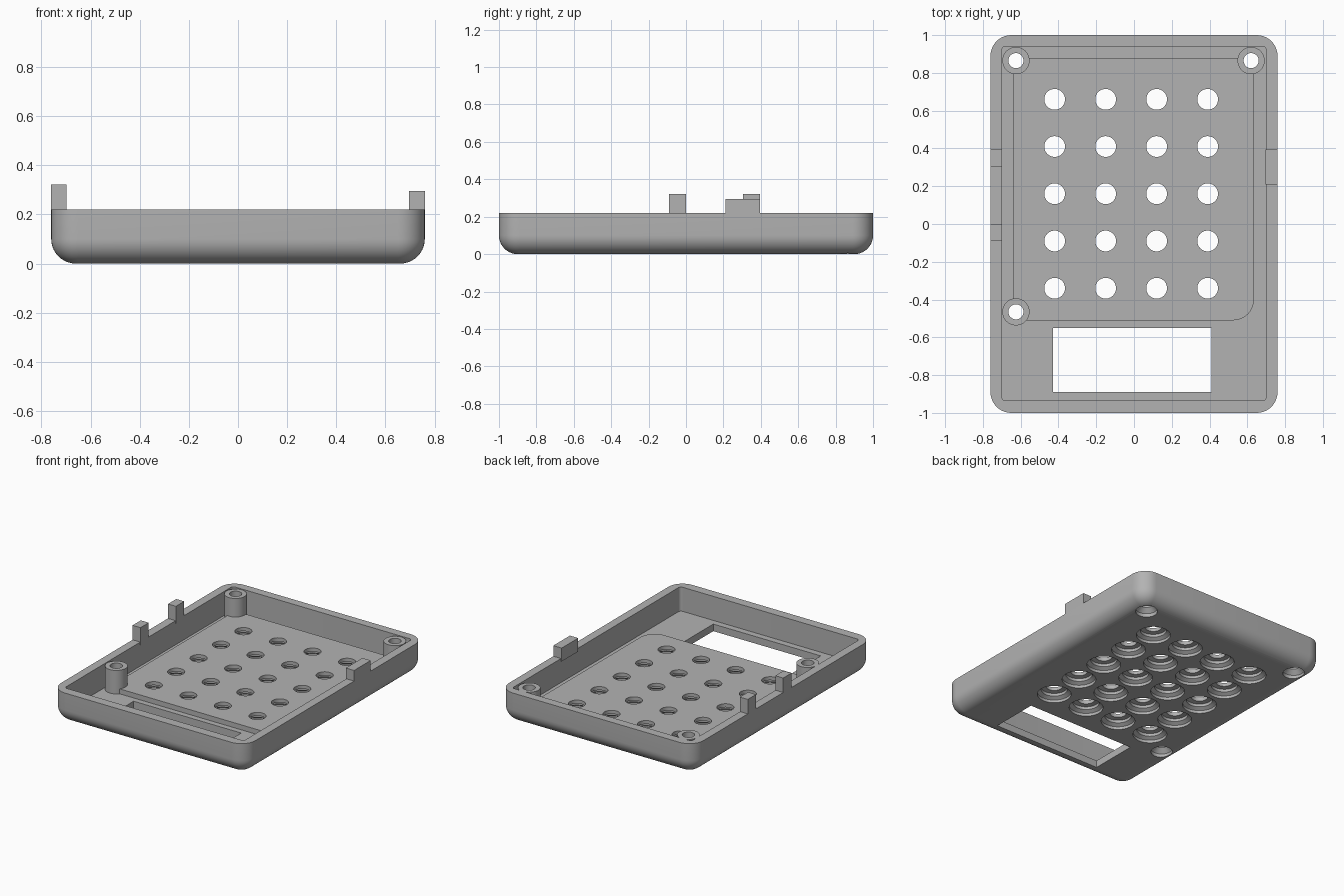
import bpy, bmesh, math

cube = bpy.data.objects.get("Cube")
if cube:
    bpy.data.objects.remove(cube, do_unlink=True)

grey = bpy.data.materials.new("plain grey plastic")
grey.use_nodes = True
grey.diffuse_color = (0.45, 0.45, 0.45, 1)
grey.node_tree.nodes["Principled BSDF"].inputs["Base Color"].default_value = grey.diffuse_color

WALL_TOP, FLOOR, DECK = 0.22, 0.05, 0.085


def finish(bm, name):
    bmesh.ops.recalc_face_normals(bm, faces=bm.faces)
    mesh = bpy.data.meshes.new(name)
    bm.to_mesh(mesh)
    bm.free()
    mesh.materials.append(grey)
    obj = bpy.data.objects.new(name, mesh)
    bpy.context.collection.objects.link(obj)
    return obj


def outline(x0, x1, y0, y1, radii, steps=10):
    """Rounded rectangle; radii run back left, back right, front right, front left."""
    corners = [(x1, y1, -1, -1), (x0, y1, 1, -1), (x0, y0, 1, 1), (x1, y0, -1, 1)]
    points = []
    for i, ((x, y, sx, sy), r) in enumerate(zip(corners, radii)):
        for k in range(steps + 1 if r else 1):
            a = math.pi / 2 * (i + k / steps)
            points.append((x + sx * r + r * math.cos(a) * bool(r),
                           y + sy * r + r * math.sin(a) * bool(r)))
    return points


def loft(name, loops):
    """Skin a stack of (outline, height) loops and cap both ends."""
    bm = bmesh.new()
    rings = [[bm.verts.new((x, y, z)) for x, y in pts] for pts, z in loops]
    for low, high in zip(rings, rings[1:]):
        for i in range(len(low)):
            j = (i + 1) % len(low)
            bm.faces.new((low[i], low[j], high[j], high[i]))
    bm.faces.new(rings[0])
    bm.faces.new(rings[-1])
    return finish(bm, name)


def block(name, x0, x1, y0, y1, z0, z1, radii=(0, 0, 0, 0)):
    pts = outline(x0, x1, y0, y1, radii)
    return loft(name, [(pts, z0), (pts, z1)])


def lathes(name, centres, profile, sides=40):
    """One turned solid of (radius, height) points at each centre."""
    bm = bmesh.new()
    for cx, cy in centres:
        rings = [[bm.verts.new((cx + r * math.cos(2 * math.pi * i / sides),
                                cy + r * math.sin(2 * math.pi * i / sides), z))
                  for i in range(sides)] for r, z in profile]
        for low, high in zip(rings, rings[1:]):
            for i in range(sides):
                j = (i + 1) % sides
                bm.faces.new((low[i], low[j], high[j], high[i]))
        bm.faces.new(rings[0])
        bm.faces.new(rings[-1])
    return finish(bm, name)


def combine(obj, other, operation):
    mod = obj.modifiers.new(operation.lower(), "BOOLEAN")
    mod.operation, mod.solver, mod.object = operation, "EXACT", other
    bpy.context.view_layer.objects.active = obj
    bpy.ops.object.modifier_apply(modifier=mod.name)
    bpy.data.objects.remove(other, do_unlink=True)


# Outer shell with rounded corners and a rounded bottom edge
fillet, corner = 0.1, 0.11
loops = []
for k in range(11):
    a = math.pi / 2 * k / 10
    inset = fillet * (1 - math.sin(a))
    loops.append((outline(-0.76 + inset, 0.76 - inset, -1 + inset, 1 - inset,
                          [corner - inset] * 4), fillet * (1 - math.cos(a))))
loops.append((outline(-0.76, 0.76, -1, 1, [corner] * 4), WALL_TOP))
tray = loft("tray", loops)

# Cavity, raised key deck and screw posts
combine(tray, block("cavity_cutter", -0.7, 0.7, -0.935, 0.94, FLOOR, 0.5, [0.02] * 4), "DIFFERENCE")
combine(tray, block("key_deck", -0.64, 0.635, -0.51, 0.88, 0.03, DECK, (0, 0, 0, 0.11)), "UNION")
posts = [(-0.625, 0.865), (0.62, 0.865), (-0.625, -0.465)]
combine(tray, lathes("screw_posts", posts, [(0.072, 0.03), (0.072, WALL_TOP - 0.004)]), "UNION")

# Screw holes, countersunk from below
combine(tray, lathes("screw_cutter", posts, [(0.07, -0.01), (0.07, 0.025), (0.04, 0.055), (0.04, 0.4)]),
        "DIFFERENCE")

# Key holes with dished recesses underneath
keys = [(-0.42 + 0.27 * i, -0.34 + 0.25 * j) for i in range(4) for j in range(5)]
combine(tray, lathes("key_cutter", keys, [(0.11, -0.01), (0.11, 0.02), (0.085, 0.035), (0.085, 0.055),
                                          (0.055, 0.06), (0.055, 0.4)]), "DIFFERENCE")

# Display window
combine(tray, block("window_cutter", -0.43, 0.41, -0.89, -0.55, -0.1, 0.5), "DIFFERENCE")

# Cradle hooks on the right rim, with a round hollow on top
for name, y in (("front_hook", -0.045), ("back_hook", 0.35)):
    hook = block(name, -0.76, -0.698, y - 0.046, y + 0.046, WALL_TOP - 0.02, 0.322)
    bm = bmesh.new()
    bmesh.ops.create_cone(bm, cap_ends=True, segments=40, radius1=0.042, radius2=0.042, depth=0.3)
    for v in bm.verts:
        v.co = (v.co.z - 0.73, v.co.x + y, v.co.y + 0.336)
    combine(hook, finish(bm, "hollow_cutter"), "DIFFERENCE")

# Flat tab on the left rim
block("rim_tab", 0.695, 0.76, 0.21, 0.395, WALL_TOP - 0.02, 0.295)

for obj in bpy.context.scene.objects:
    if obj.type == "MESH":
        bpy.ops.object.select_all(action="DESELECT")
        obj.select_set(True)
        bpy.context.view_layer.objects.active = obj
        bpy.ops.object.shade_smooth_by_angle(angle=math.radians(30))
